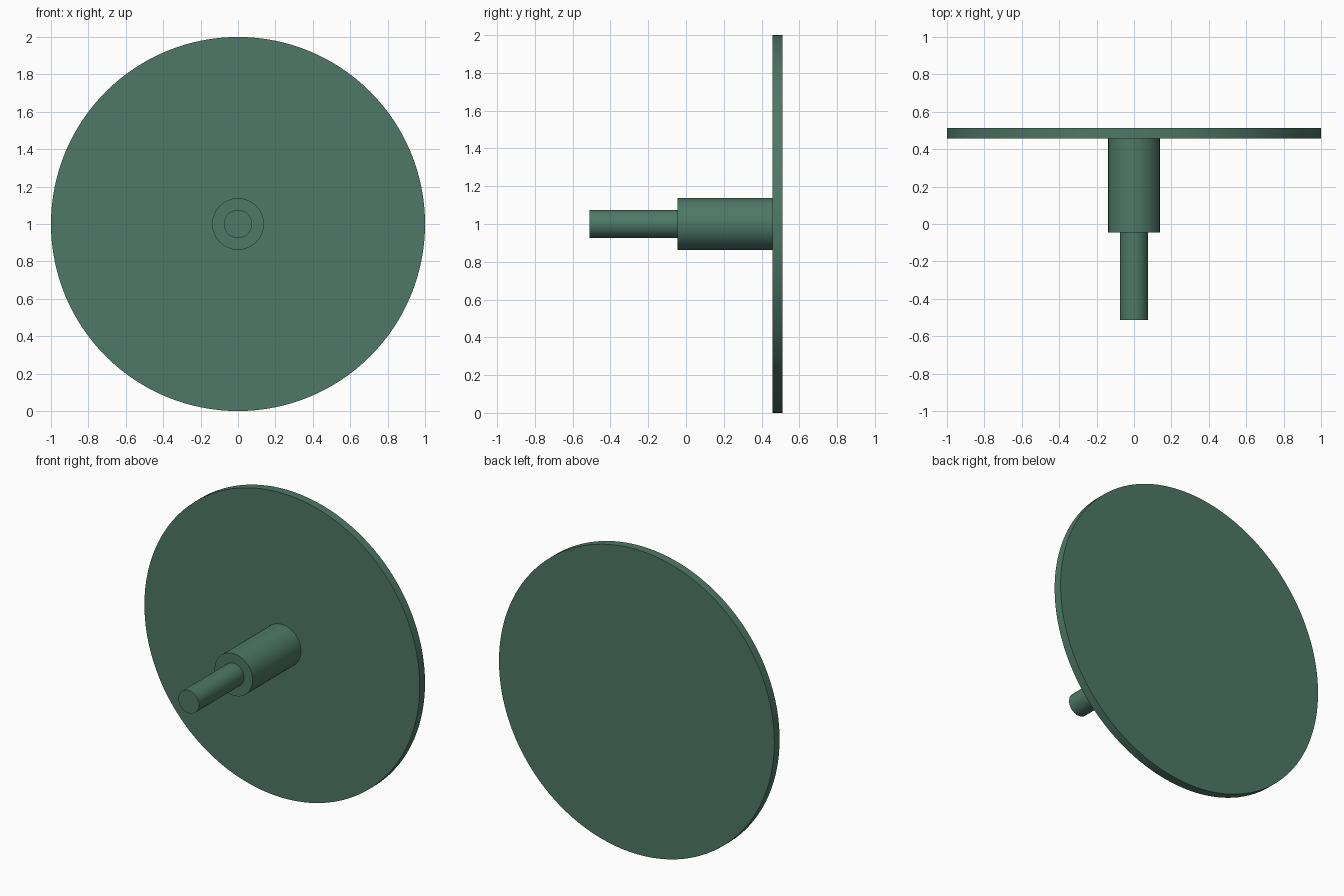
import bpy
import math

if "Cube" in bpy.data.objects:
    bpy.data.objects.remove(bpy.data.objects["Cube"])

green = bpy.data.materials.new("muted_green")
green.diffuse_color = (0.076, 0.188, 0.138, 1.0)
green.use_nodes = True
green.node_tree.nodes["Principled BSDF"].inputs["Base Color"].default_value = green.diffuse_color


def cylinder_along_y(name, radius, y_front, y_back, sides):
    """Smooth-sided cylinder on the shared axis at z = 1."""
    bpy.ops.mesh.primitive_cylinder_add(
        vertices=sides, radius=radius, depth=y_back - y_front,
        location=(0, (y_front + y_back) / 2, 1), rotation=(math.pi / 2, 0, 0))
    obj = bpy.context.object
    obj.name = name
    obj.data.materials.append(green)
    bpy.ops.object.transform_apply(location=False, rotation=True, scale=True)
    bpy.ops.object.shade_smooth_by_angle(angle=math.radians(30))
    return obj


# Large thin disc at the back
cylinder_along_y("disc", 1.0, 0.457, 0.512, 128)
# Thick hub standing out from the disc
cylinder_along_y("hub", 0.138, -0.045, 0.457, 64)
# Slim shaft at the front
cylinder_along_y("shaft", 0.075, -0.512, -0.045, 48)
